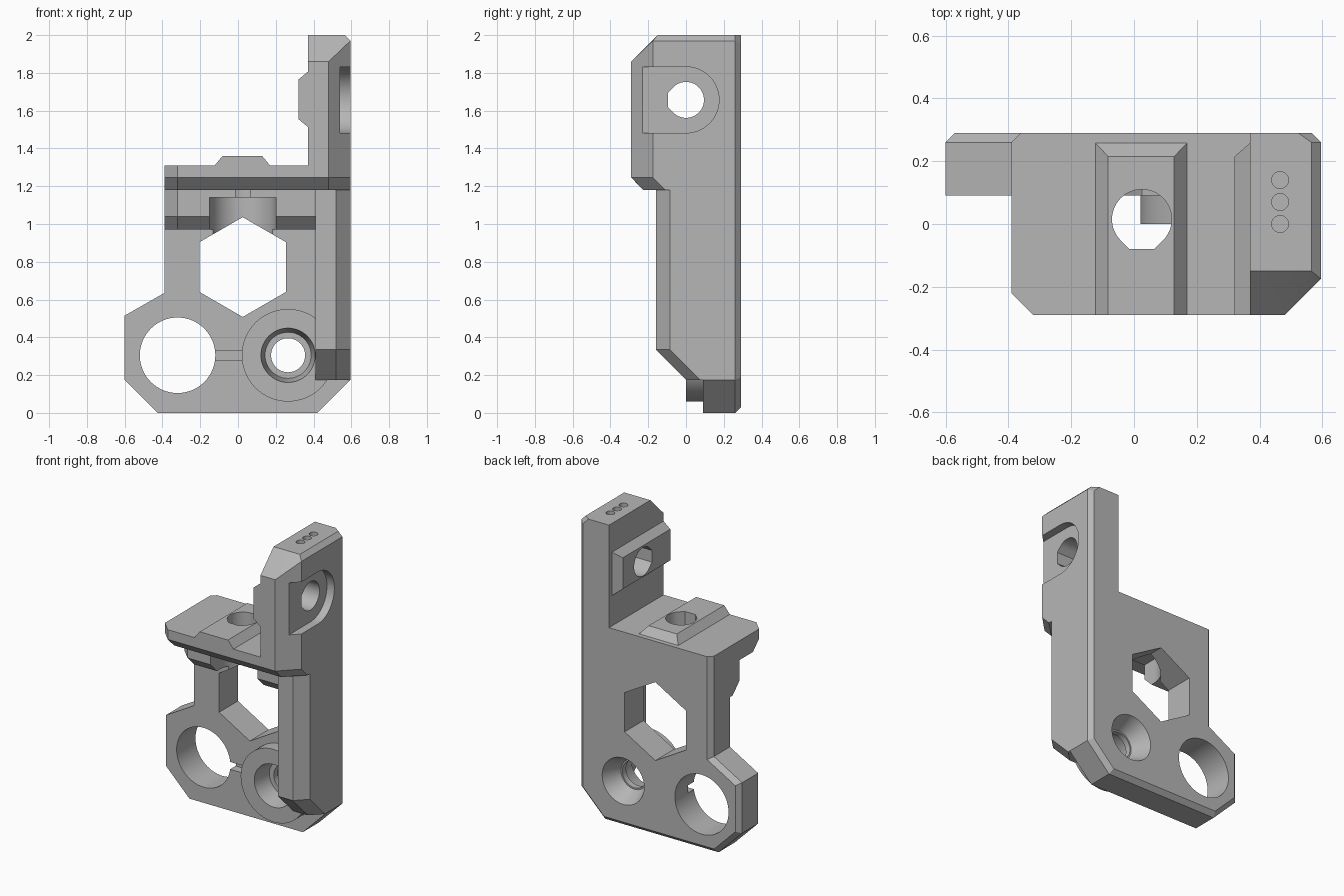
import bpy, bmesh, math

old = bpy.data.objects.get("Cube")
if old:
    bpy.data.objects.remove(old, do_unlink=True)

grey = bpy.data.materials.new("plain_grey")
grey.use_nodes = True
grey.diffuse_color = (0.47, 0.47, 0.47, 1)
grey.node_tree.nodes["Principled BSDF"].inputs["Base Color"].default_value = (0.47, 0.47, 0.47, 1)


def finish(name, bm):
    bmesh.ops.recalc_face_normals(bm, faces=bm.faces[:])
    mesh = bpy.data.meshes.new(name)
    bm.to_mesh(mesh)
    bm.free()
    mesh.materials.append(grey)
    ob = bpy.data.objects.new(name, mesh)
    bpy.context.collection.objects.link(ob)
    return ob


def place(axis, u, v, t):
    return {"x": (t, u, v), "y": (u, t, v), "z": (u, v, t)}[axis]


def prism_mesh(axis, start, end, start_pts, end_pts=None):
    bm = bmesh.new()
    a = [bm.verts.new(place(axis, u, v, start)) for u, v in start_pts]
    b = [bm.verts.new(place(axis, u, v, end)) for u, v in (end_pts or start_pts)]
    bm.faces.new(a)
    bm.faces.new(b)
    for i in range(len(a)):
        j = (i + 1) % len(a)
        bm.faces.new((a[i], a[j], b[j], b[i]))
    bmesh.ops.recalc_face_normals(bm, faces=bm.faces[:])
    return bm


def prism(name, *args):
    return finish(name, prism_mesh(*args))


def hull(name, points):
    bm = bmesh.new()
    for p in points:
        bm.verts.new(p)
    bmesh.ops.convex_hull(bm, input=bm.verts[:])
    bmesh.ops.dissolve_limit(bm, angle_limit=0.01, verts=bm.verts[:], edges=bm.edges[:])
    return finish(name, bm)


def block(name, profile, bottom, straight, top, shift, cap=None):
    """Upright block whose front slopes back below the straight part."""
    low = [(x, y + (shift if y < 0.1 else 0), bottom) for x, y in profile]
    mid = [(x, y, straight) for x, y in profile]
    return hull(name, low + mid + (cap or [(x, y, top) for x, y in profile]))


def ring(cx, cy, r, n=64, turn=0.0):
    return [(cx + r * math.cos(turn + math.tau * i / n),
             cy + r * math.sin(turn + math.tau * i / n)) for i in range(n)]


def box2(a, b, c, d):
    return [(a, c), (b, c), (b, d), (a, d)]


def apply_boolean(target, tool, operation):
    mod = target.modifiers.new(tool.name, "BOOLEAN")
    mod.operation = operation
    mod.solver = "EXACT"
    mod.object = tool
    bpy.context.view_layer.objects.active = target
    bpy.ops.object.modifier_apply(modifier=mod.name)
    bpy.data.objects.remove(tool, do_unlink=True)


# Back plate with chamfered rear rim
outline = [(-0.6, 0.175), (-0.425, 0), (0.42, 0), (0.595, 0.175), (0.595, 1.97),
           (0.565, 2), (0.37, 2), (0.37, 1.31), (-0.39, 1.31), (-0.39, 0.635), (-0.6, 0.515)]
bm = prism_mesh("y", 0.09, 0.29, outline)
rim = []
for e in bm.edges:
    a, b = (v.co for v in e.verts)
    upper = min(a.z, b.z) > 1.3
    if a.y > 0.2 and b.y > 0.2 and not (upper and max(a.x, b.x) < 0.58):
        rim.append(e)
bmesh.ops.bevel(bm, geom=rim, offset=0.03, segments=1, affect="EDGES")
bracket = finish("bracket_body", bm)

# Side column, upper arm, shelf and the nut block beneath it
column = [(0.41, 0.2), (0.41, -0.16), (0.52, -0.16), (0.595, -0.085), (0.595, 0.2)]
arm = [(0.37, 0.2), (0.37, -0.29), (0.48, -0.29), (0.595, -0.175), (0.595, 0.2)]
arm_cap = [(0.37, -0.29, 1.86), (0.48, -0.29, 1.86), (0.595, -0.175, 1.97), (0.565, -0.15, 2),
           (0.37, -0.15, 2), (0.37, 0.2, 2), (0.565, 0.2, 2), (0.595, 0.2, 1.97)]
shelf = [(-0.39, 0.2), (-0.39, -0.22), (-0.32, -0.29), (0.45, -0.29), (0.45, 0.2)]
nut = [(-0.39, 0.2), (-0.39, -0.01), (-0.32, -0.08), (0.45, -0.08), (0.45, 0.2)]
parts = [
    block("side_column", column, 0.175, 0.335, 1.26, 0.16),
    block("upper_arm", arm, 1.18, 1.245, 2, 0.065, arm_cap),
    block("shelf", shelf, 1.18, 1.245, 1.31, 0.065),
    block("nut_block", nut, 0.97, 1.04, 1.2, 0.07),
    prism("bearing_boss", "y", 0.0, 0.12, ring(0.265, 0.305, 0.245)),
]


# Locating ridges with sloped sides and rear end
def ridge(name, axis, centre, base, top):
    pts = []
    for half, level, back in ((0.148, base, 0.26), (0.105, top, 0.215)):
        for s in (-half, half):
            for y in (-0.29, back):
                pts.append((centre + s, y, level) if axis == "z" else (level, y, centre + s))
    return hull(name, pts)


parts.append(ridge("shelf_ridge", "z", 0.023, 1.308, 1.36))
parts.append(ridge("arm_ridge", "x", 1.66, 0.372, 0.32))
for part in parts:
    apply_boolean(bracket, part, "UNION")


# Screw hole outline: round with a flattened front
def screw_hole(n=48, r=0.095):
    arc = [math.radians(-135 + 270 * i / n) for i in range(n + 1)]
    k = r * math.tan(math.pi / 8)
    return [(r * math.cos(a), r * math.sin(a)) for a in arc] + [(-r, k), (-r, -k)]


# Screw head seat outline: round at the rear, open to the front
def seat(r=0.175, n=32):
    arc = [math.radians(-90 + 180 * i / n) for i in range(n + 1)]
    return [(r * math.cos(a), r * math.sin(a)) for a in arc] + [(-0.4, r), (-0.4, -r)]


def move(pts, u, v):
    return [(a + u, b + v) for a, b in pts]


def swap(pts, u, v):
    return [(b + u, a + v) for a, b in pts]


cutters = [
    prism("rod_bore", "y", 0, 0.4, ring(-0.32, 0.305, 0.2)),
    prism("hex_window", "y", -0.05, 0.4, ring(0.025, 0.772, 0.264, 6, math.pi / 2)),
    prism("wire_groove", "y", 0.05, 0.15, box2(-0.2, 0.024, 0.278, 0.328)),
    prism("front_seat", "y", -0.002, 0.13, ring(0.265, 0.305, 0.144), ring(0.265, 0.305, 0.122)),
    prism("centre_hole", "y", -0.1, 0.4, ring(0.265, 0.305, 0.09)),
    prism("rear_countersink", "y", 0.17, 0.292, ring(0.265, 0.305, 0.1), ring(0.265, 0.305, 0.157)),
    prism("arm_seat", "x", 0.54, 0.7, move(seat(), 0, 1.657)),
    prism("arm_hole", "x", 0.25, 0.7, move(screw_hole(), 0, 1.657)),
    prism("shelf_seat", "z", 0.85, 1.14, swap(seat(), 0.025, 0.015)),
    prism("shelf_hole", "z", 1.0, 1.45, swap(screw_hole(), 0.025, 0.015)),
]
for i in range(3):
    cutters.append(prism("pin_hole", "z", 1.9, 2.1, ring(0.465, 0.07 * i, 0.027, 24)))
for cutter in cutters:
    cutter.hide_render = True
    apply_boolean(bracket, cutter, "DIFFERENCE")

bpy.ops.object.select_all(action="DESELECT")
bracket.select_set(True)
bpy.context.view_layer.objects.active = bracket
bpy.ops.object.shade_smooth_by_angle(angle=math.radians(25))
